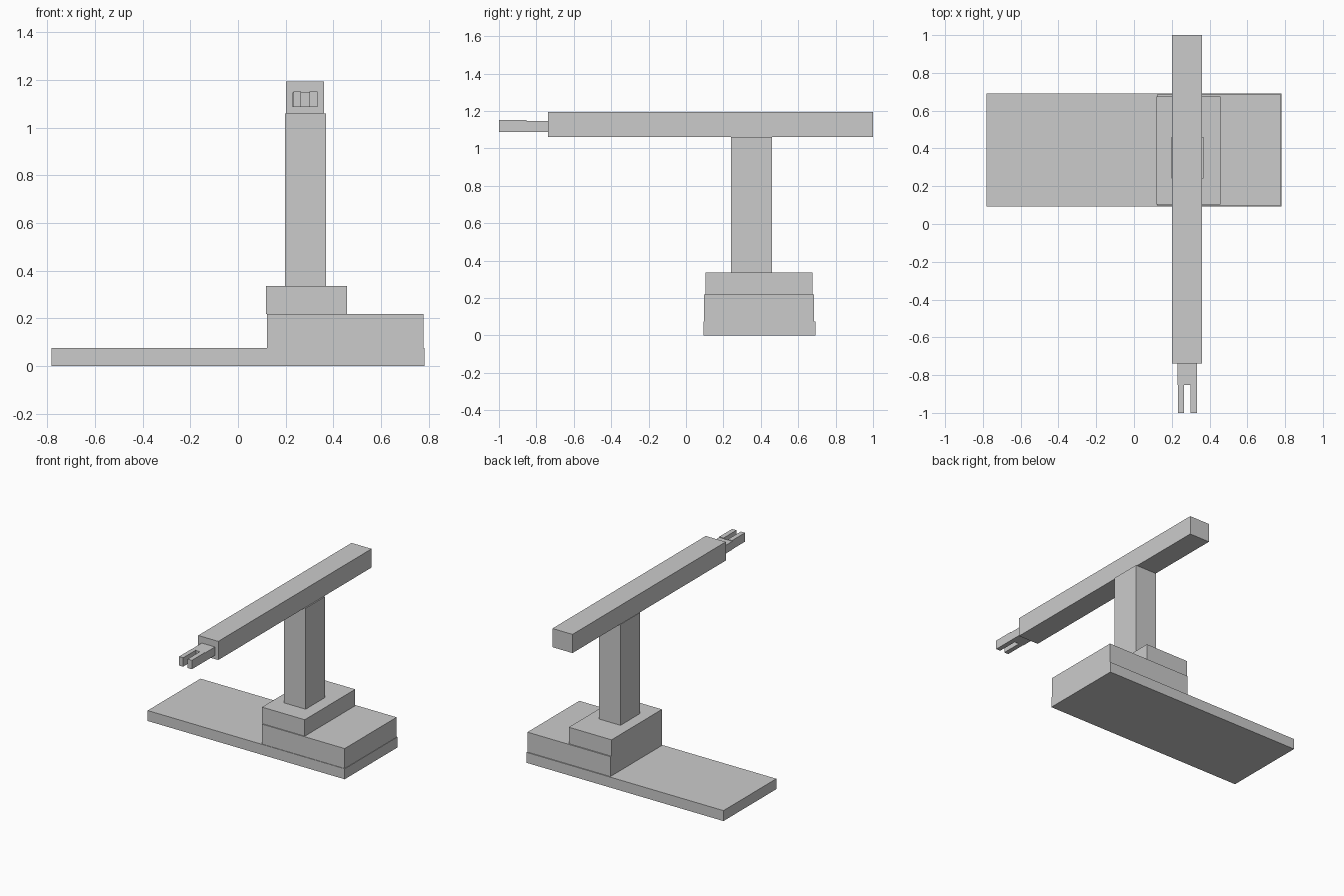
import bpy

if "Cube" in bpy.data.objects:
    bpy.data.objects.remove(bpy.data.objects["Cube"])


def box(name, x, y, z):
    """Axis-aligned box from (min, max) ranges."""
    bpy.ops.mesh.primitive_cube_add(size=1, location=[(a + b) / 2 for a, b in (x, y, z)])
    ob = bpy.context.object
    ob.name = name
    ob.scale = [b - a for a, b in (x, y, z)]
    bpy.ops.object.transform_apply(location=False, rotation=False, scale=True)
    return ob


# Base: long floor plate, raised block on its right end, sliding carriage
box("base_plate", (-0.782, 0.782), (0.093, 0.692), (0, 0.075))
box("base_block", (0.121, 0.779), (0.097, 0.685), (0.075, 0.218))
box("carriage", (0.118, 0.457), (0.104, 0.676), (0.218, 0.336))

# Upright column and horizontal arm
box("column", (0.198, 0.369), (0.24, 0.46), (0.336, 1.06))
box("arm", (0.201, 0.36), (-0.738, 1.0), (1.06, 1.194))

# Gripper: palm with two fingers
box("gripper_palm", (0.229, 0.334), (-0.853, -0.738), (1.087, 1.147))
for side, x in (("left", (0.232, 0.265)), ("right", (0.300, 0.334))):
    box(f"gripper_finger_{side}", x, (-1.0, -0.853), (1.087, 1.151))
